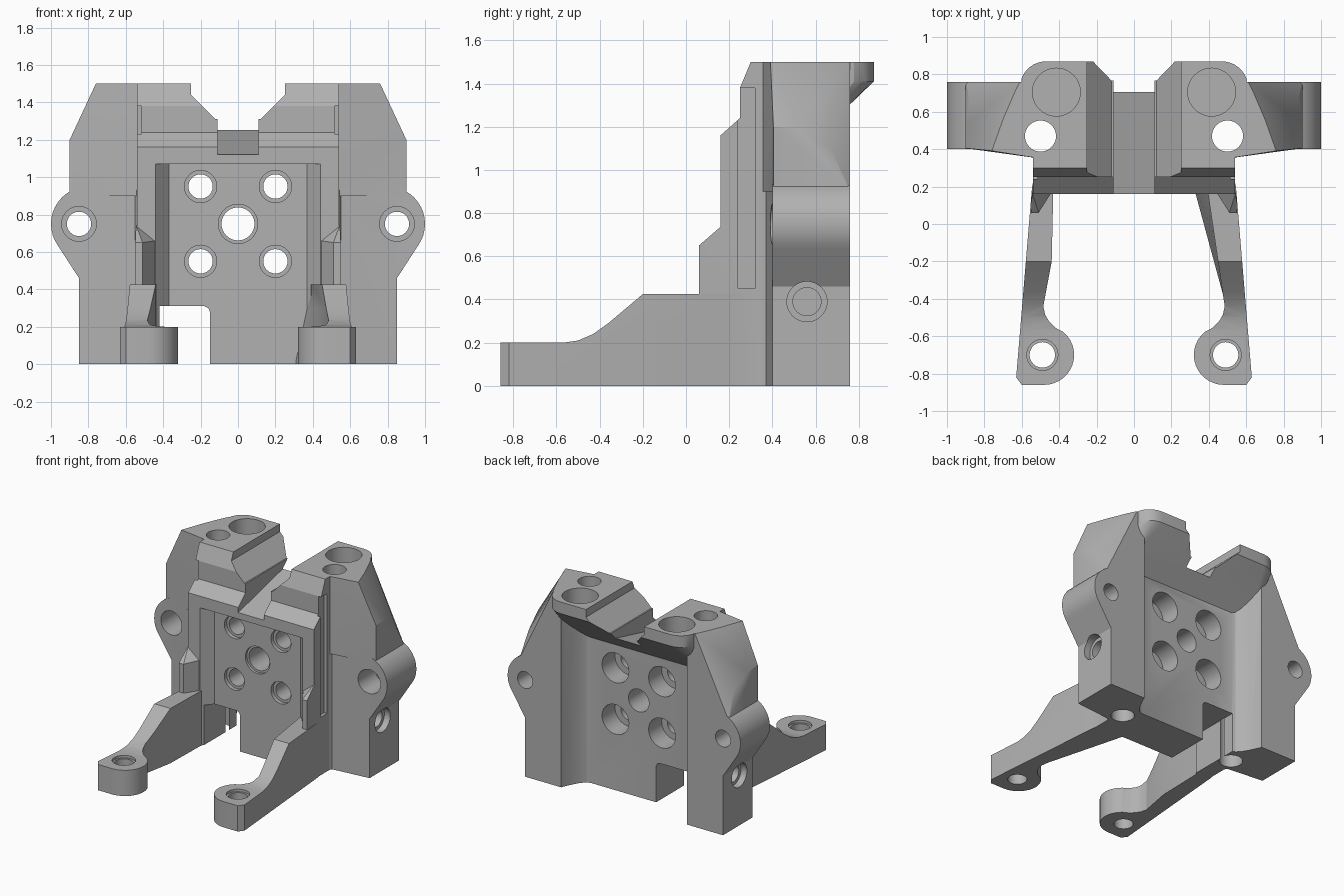
import bpy, bmesh
from math import sin, cos, pi, radians
from mathutils import Vector

cube = bpy.data.objects.get("Cube")
if cube:
    bpy.data.objects.remove(cube, do_unlink=True)

metal = bpy.data.materials.new("plain_grey")
metal.use_nodes = True
grey = (0.44, 0.44, 0.44, 1)
metal.diffuse_color = grey
metal.node_tree.nodes["Principled BSDF"].inputs["Base Color"].default_value = grey


def finish(bm, name):
    bmesh.ops.recalc_face_normals(bm, faces=bm.faces[:])
    me = bpy.data.meshes.new(name)
    bm.to_mesh(me)
    bm.free()
    me.materials.append(metal)
    ob = bpy.data.objects.new(name, me)
    bpy.context.collection.objects.link(ob)
    return ob


def place(axis, u, v, w):
    return Vector({"x": (w, u, v), "y": (u, w, v), "z": (u, v, w)}[axis])


def prism(name, pts, axis, lo, hi):
    """Extrude a 2D outline along an axis."""
    bm = bmesh.new()
    a = [bm.verts.new(place(axis, u, v, lo)) for u, v in pts]
    b = [bm.verts.new(place(axis, u, v, hi)) for u, v in pts]
    bm.faces.new(a)
    bm.faces.new(b)
    for i in range(len(a)):
        j = (i + 1) % len(a)
        bm.faces.new((a[i], a[j], b[j], b[i]))
    return finish(bm, name)


def hull(name, pts):
    bm = bmesh.new()
    for p in pts:
        bm.verts.new(p)
    bmesh.ops.convex_hull(bm, input=bm.verts[:])
    bmesh.ops.delete(bm, geom=[v for v in bm.verts if not v.link_faces], context="VERTS")
    bmesh.ops.dissolve_limit(bm, angle_limit=radians(1), verts=bm.verts[:], edges=bm.edges[:])
    return finish(bm, name)


def arc(u, v, r, a0, a1, n):
    angles = [radians(a0 + (a1 - a0) * i / n) for i in range(n + 1)]
    return [(u + r * cos(a), v + r * sin(a)) for a in angles]


def circle(u, v, r):
    return arc(u, v, r, 0, 360, 40)[:-1]


def join(name, parts):
    """Gather several solids into one mesh."""
    bm = bmesh.new()
    for ob in parts:
        bm.from_mesh(ob.data)
        bpy.data.objects.remove(ob, do_unlink=True)
    return finish(bm, name)


def combine(target, tool, mode):
    m = target.modifiers.new("cut", "BOOLEAN")
    m.operation, m.solver, m.object, m.use_self = mode, "EXACT", tool, True
    bpy.context.view_layer.objects.active = target
    bpy.ops.object.modifier_apply(modifier=m.name)
    bpy.data.objects.remove(tool, do_unlink=True)


def flip(pts, s):
    return [(p[0] * s, *p[1:]) for p in pts]


# Central wall with stepped front and a panel recess open at the bottom
body = prism("bracket_body", [(.16, 0), (.16, 1.16), (.25, 1.24), (.25, 1.38), (.3, 1.5),
                              (.58, 1.5), (.58, 0)], "x", -.54, .54)
combine(body, prism("recess", [(-.45, .1), (-.44, .16), (-.37, .24), (.37, .24), (.44, .16), (.45, .1)],
                    "z", -.1, 1.07), "DIFFERENCE")

# Overhanging rear lip with a slanted underside
lip = arc(.47, .73, .14, 90, 20, 5) + [(.61, .5)]
adds = [hull("rear_lip", [(s * x, y, z) for s in (-1, 1) for x, y in lip for z in (1.41, 1.5)]
             + [(s * .58, y, 1.125) for s in (-1, 1) for y in (.575, .45)])]

for s in (-1, 1):
    # Side column: lower block, filleted inner edge and tapered top
    adds.append(prism("column", flip([(.5, .3), (.53, .33), (.55, .37), (.85, .4), (.85, .76),
                                      (.54, .76), (.5, .5)], s), "z", 0, .93))
    adds.append(prism("inner_fillet", flip([(.52, .36), (.52, .45), (.6, .45), (.6, .755), (.54, .755),
                                            (.5, .67), (.47, .62), (.44, .59), (.4, .575), (.4, .36)], s),
                      "z", 0, 1.4))
    top = [(.5, .35), (.55, .37), (.76, .391), (.7, .56), (.64, .7), (.61, .76), (.54, .76)]
    base = [(.5, .35), (.55, .37), (.9, .405), (.9, .76), (.54, .76)]
    adds.append(hull("column_top", flip([(x, y, 1.5) for x, y in top] + [(x, y, .9) for x, y in base]
                                        + [(.9, .405, 1.2), (.9, .53, 1.19), (.88, .67, 1.1)], s)))

    # Side ear
    ear = circle(.8, .75, .2) + [(.85, .46), (.6, .46), (.6, .9), (.9, .9)]
    adds.append(hull("ear", [(s * x, y, z) for x, z in ear for y in (.4, .76)]))

    # Leg with round foot: plan outline trimmed by a curved side profile
    inner = [(.485, -.44), (.39, .2)] if s > 0 else [(.485, -.44), (.44, -.2), (.43, .25)]
    outline = arc(.48, -.7, .16, 270, 130, 14) + [(.42, -.555), (.455, -.52), (.475, -.485)]
    outline += inner + [(.41, .33), (.52, .31), (.545, .2), (.63, -.82), (.6, -.86)]
    leg = prism("leg", flip(outline, s), "z", 0, .8)
    combine(leg, prism("leg_profile", [(-1, -.1), (-1, .2), (-.57, .2), (-.5, .21), (-.43, .24), (-.36, .29),
                                       (-.2, .425), (.5, .425), (.5, -.1)], "x", -1, 1), "INTERSECT")
    adds.append(leg)

    # Small gusset where the leg meets the wall
    adds.append(hull("gusset", flip([(.55, .06, .4), (.55, .06, .65), (.545, .17, .745), (.51, .06, .4),
                                     (.51, .06, .65), (.44, .17, .4), (.44, .17, .66), (.545, .2, .4),
                                     (.545, .2, .745), (.45, .2, .4), (.45, .2, .66)], s)))

# Sloped web inside the left leg
adds.append(hull("leg_web", [(.3, .27, 0), (.39, .27, .42), (.5, .27, .42), (.5, .27, 0),
                             (.49, -.43, 0), (.5, -.43, 0), (.48, -.2, .41), (.5, -.2, .41)]))
combine(body, join("solids", adds), "UNION")

# Top notch, sloped channel and the offset opening under the wall
cuts = [prism("notch", [(-.25, 1.6), (-.25, 1.44), (-.12, 1.31), (.12, 1.31), (.25, 1.44), (.25, 1.6)],
              "y", 0, 1),
        prism("channel", [(.05, 1.095), (.16, 1.12), (.7, 1.25), (.95, 1.31), (.95, 1.55), (.05, 1.55)],
              "x", -.11, .11),
        prism("opening", [(-.42, -.15), (-.42, .31), (-.18, .31), (-.158, .3), (-.15, .28), (-.15, -.15)],
              "y", .02, .9)]

# Holes: axis, two coordinates, radius, start, end
holes = [("y", 0, .75, .088, 0, 1), ("y", 0, .75, .105, .01, .26)]
for s in (-1, 1):
    for z in (.55, .95):
        holes += [("y", s * .2, z, .065, 0, 1), ("y", s * .2, z, .086, .01, .27), ("y", s * .2, z, .115, .42, .99)]
    holes += [("y", s * .85, .75, .065, 0, 1),
              ("y", s * .85, .75, .093, .2, .6),
              ("z", s * .5, .47, .083, -.1, 1.6),
              ("z", s * .415, .705, .128, 1.38, 1.62),
              ("z", s * .49, -.7, .068, -.1, .3),
              ("z", s * .49, -.7, .083, .18, .31),
              ("x", .56, .39, .065, s * .62, s * 1.1),
              ("x", .56, .39, .093, s * .8, s * 1.08)]
cuts += [prism("hole", circle(u, v, r), axis, lo, hi) for axis, u, v, r, lo, hi in holes]

# Narrow side grooves
for s in (-1, 1):
    cuts.append(prism("groove", flip([(.515, .24), (.6, .24), (.6, .32), (.515, .32)], s), "z", .45, 1.38))
combine(body, join("cutters", cuts), "DIFFERENCE")

for ob in bpy.context.selected_objects:
    ob.select_set(False)
body.select_set(True)
bpy.context.view_layer.objects.active = body
bpy.ops.object.shade_smooth_by_angle(angle=radians(22))
